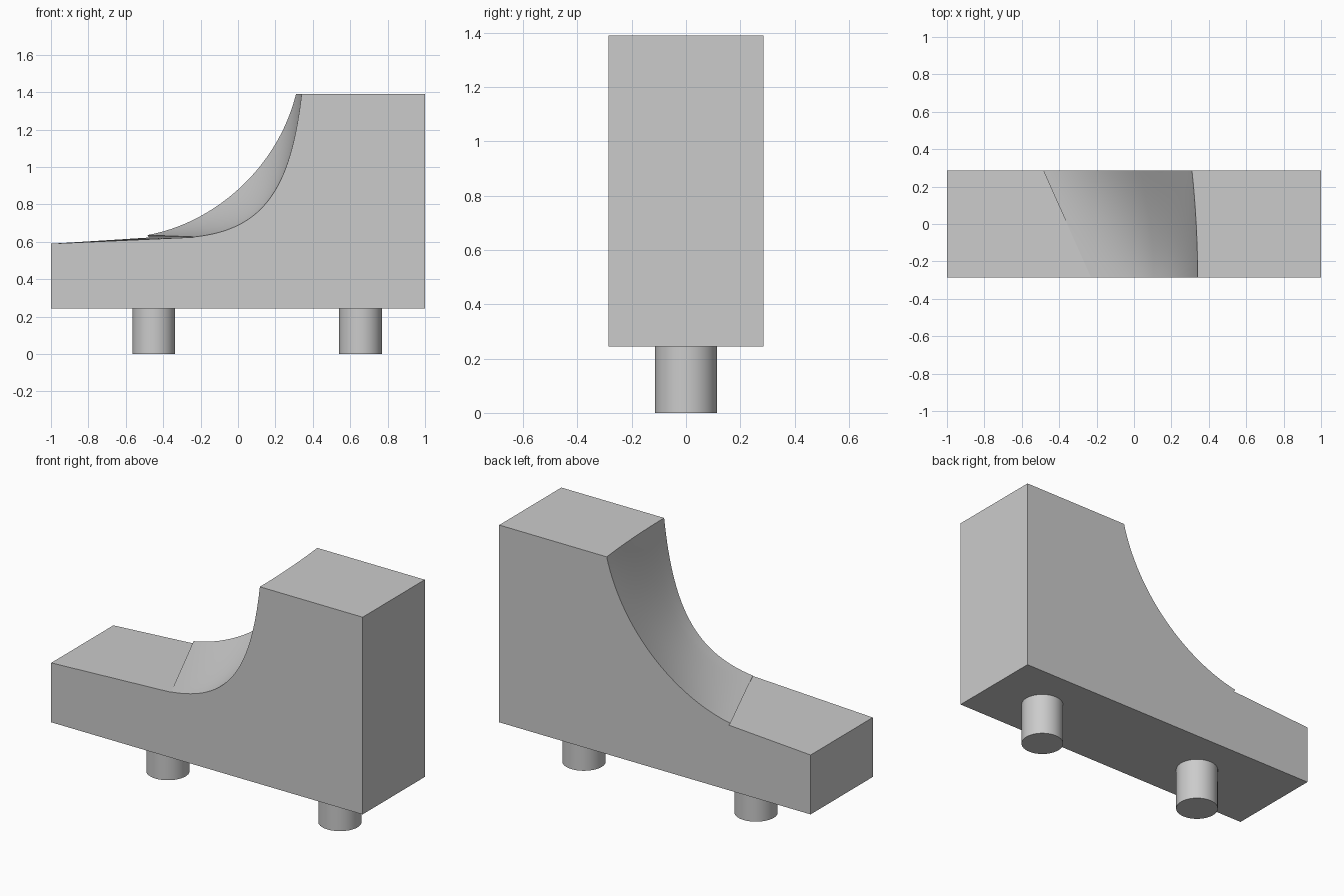
import bpy, bmesh, math
from mathutils import Vector

cube = bpy.data.objects.get("Cube")
if cube:
    bpy.data.objects.remove(cube)

HALF_DEPTH = 0.285
BASE, TOP = 0.245, 1.39
ROWS, STEPS = 12, 32

grey = bpy.data.materials.new("plain grey")
grey.use_nodes = True
grey.diffuse_color = (0.6, 0.6, 0.6, 1)
grey.node_tree.nodes["Principled BSDF"].inputs["Base Color"].default_value = (0.6, 0.6, 0.6, 1)


def finish(bm, name):
    bmesh.ops.recalc_face_normals(bm, faces=bm.faces)
    mesh = bpy.data.meshes.new(name)
    bm.to_mesh(mesh)
    bm.free()
    obj = bpy.data.objects.new(name, mesh)
    bpy.context.collection.objects.link(obj)
    mesh.materials.append(grey)
    bpy.ops.object.select_all(action='DESELECT')
    obj.select_set(True)
    bpy.context.view_layer.objects.active = obj
    bpy.ops.object.shade_smooth_by_angle(angle=math.radians(30))
    return obj


def bezier(p, t):
    a, b, c, d = (Vector(q) for q in p)
    u = 1 - t
    return a * u**3 + b * 3 * u * u * t + c * 3 * u * t * t + d * t**3


# Scooped body: the curve sweeps from a tight front profile to a shallow back one
front_curve = [(-0.23, 0.627), (0.13, 0.667), (0.28, 0.87), (0.34, TOP)]
back_curve = [(-0.485, 0.636), (-0.13, 0.70), (0.21, 0.99), (0.31, TOP)]
front_ramp_end, back_ramp_end = Vector((-0.23, 0.625)), Vector((-0.475, 0.623))


def section(s):
    pts = [Vector((1, BASE)), Vector((1, TOP))]
    for i in range(STEPS, -1, -1):
        t = i / STEPS
        # the scoop bows slightly across its upper edge
        pts.append(bezier(front_curve, t).lerp(bezier(back_curve, t), s ** (1 + t)))
    pts.append(front_ramp_end.lerp(back_ramp_end, s))
    pts += [Vector((-1, 0.59)), Vector((-1, BASE))]
    return pts


bm = bmesh.new()
rings = []
for r in range(ROWS + 1):
    s = r / ROWS
    y = HALF_DEPTH * (2 * s - 1)
    rings.append([bm.verts.new((p.x, y, p.y)) for p in section(s)])
for a, b in zip(rings, rings[1:]):
    for i in range(len(a)):
        j = (i + 1) % len(a)
        bm.faces.new((a[i], a[j], b[j], b[i]))
bm.faces.new(rings[0])
bm.faces.new(rings[-1])
finish(bm, "scooped_body")

# Round pegs underneath
for name, x in (("right_peg", -0.45), ("left_peg", 0.655)):
    bm = bmesh.new()
    bmesh.ops.create_cone(bm, cap_ends=True, segments=48, radius1=0.114,
                          radius2=0.114, depth=BASE)
    bmesh.ops.translate(bm, verts=bm.verts, vec=(x, 0, BASE / 2))
    finish(bm, name)
